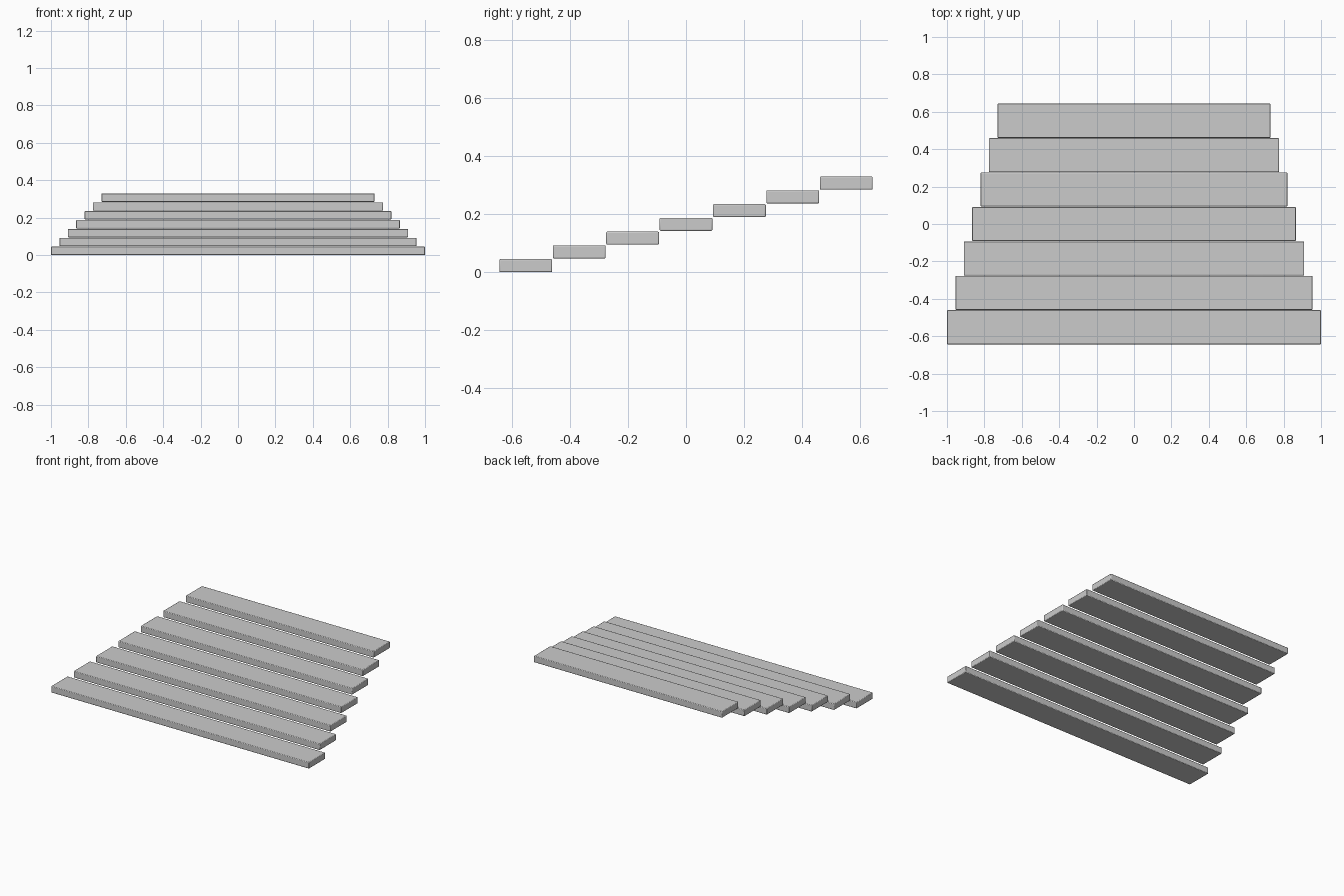
import bpy

if "Cube" in bpy.data.objects:
    bpy.data.objects.remove(bpy.data.objects["Cube"])

COUNT = 7
DEPTH, THICK = 0.182, 0.045
PITCH_Y, PITCH_Z = 0.184, 0.0474


def tread(name, size, centre):
    """Board with slightly eased edges."""
    bpy.ops.mesh.primitive_cube_add(size=1, location=centre)
    board = bpy.context.object
    board.name = name
    board.scale = size
    bpy.ops.object.transform_apply(location=False, rotation=False, scale=True)
    bevel = board.modifiers.new("eased_edges", 'BEVEL')
    bevel.width = 0.004
    bevel.segments = 2
    bpy.ops.object.shade_smooth_by_angle()


# Treads rise toward the back and get narrower
for i in range(COUNT):
    width = 2.0 - 0.09 * i
    y = (i - (COUNT - 1) / 2) * PITCH_Y
    z = THICK / 2 + i * PITCH_Z
    tread(f"step_tread_{i + 1}", (width, DEPTH, THICK), (0, y, z))
